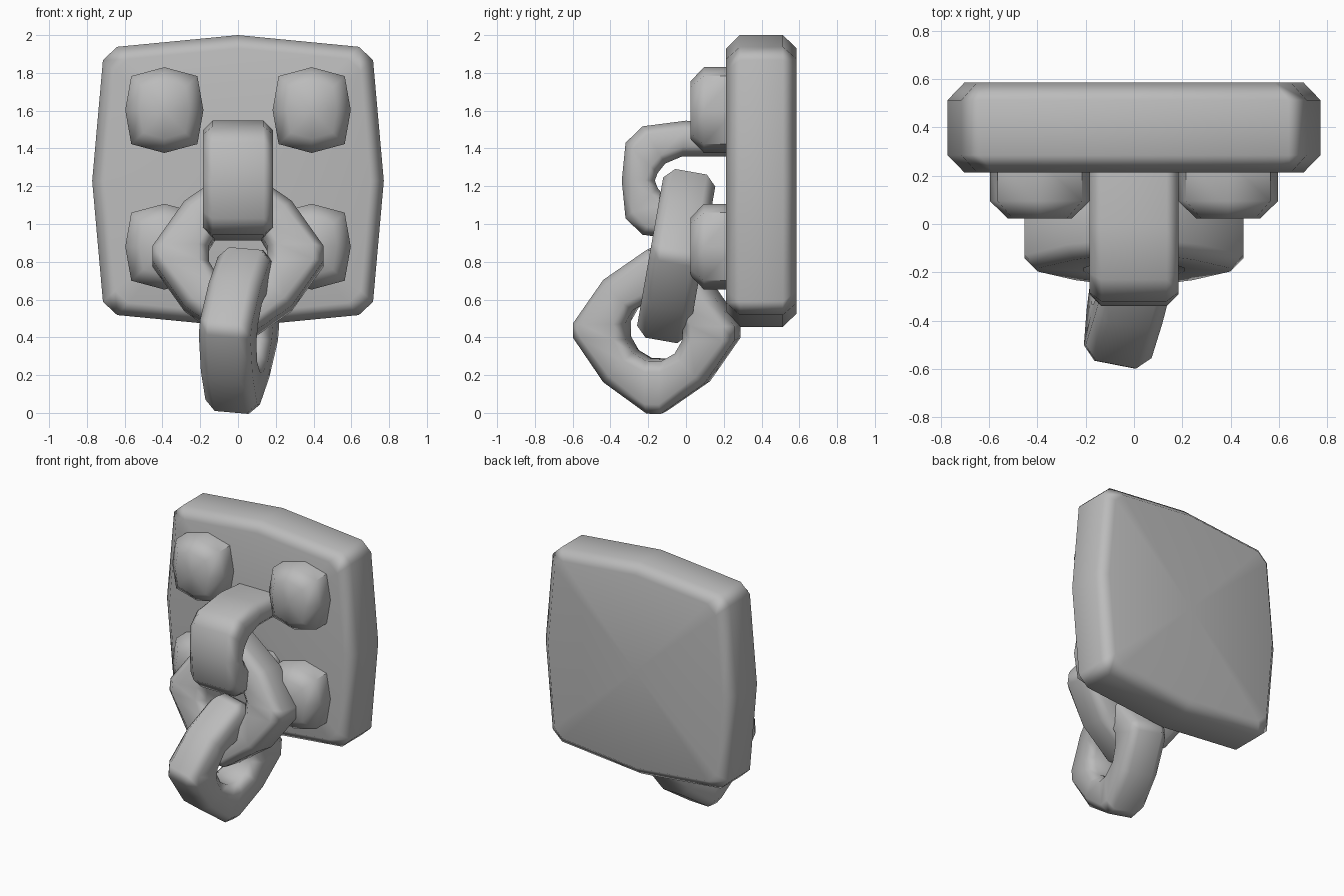
import bpy, bmesh
from math import sin, cos, radians
from mathutils import Vector, Matrix

cube = bpy.data.objects.get("Cube")
if cube:
    bpy.data.objects.remove(cube)

metal = bpy.data.materials.new("grey metal")
metal.use_nodes = True
metal.diffuse_color = (0.5, 0.5, 0.5, 1)
metal.node_tree.nodes["Principled BSDF"].inputs["Base Color"].default_value = (0.5, 0.5, 0.5, 1)


def loft(name, rings, loop=False, matrix=Matrix()):
    """Skin a row of equal rings; open rows get fan caps."""
    bm = bmesh.new()
    rows = [[bm.verts.new(p) for p in ring] for ring in rings]
    n = len(rows[0])
    pairs = list(zip(rows, rows[1:])) + ([(rows[-1], rows[0])] if loop else [])
    for a, b in pairs:
        for i in range(n):
            j = (i + 1) % n
            bm.faces.new((a[i], a[j], b[j], b[i]))
    if not loop:
        for row in (rows[0], rows[-1]):
            mid = bm.verts.new(sum((v.co for v in row), Vector()) / n)
            for i in range(n):
                bm.faces.new((row[i], row[(i + 1) % n], mid))
    bmesh.ops.recalc_face_normals(bm, faces=bm.faces)
    bm.transform(matrix)
    mesh = bpy.data.meshes.new(name)
    bm.to_mesh(mesh)
    bm.free()
    mesh.materials.append(metal)
    obj = bpy.data.objects.new(name, mesh)
    bpy.context.collection.objects.link(obj)
    bpy.ops.object.select_all(action='DESELECT')
    obj.select_set(True)
    bpy.context.view_layer.objects.active = obj
    bpy.ops.object.shade_smooth_by_angle(angle=radians(50))
    mod = obj.modifiers.new("face normals", 'WEIGHTED_NORMAL')
    mod.keep_sharp = True
    return obj


def mirrored_outline(quarter):
    """Complete an outline from its first-quadrant points."""
    half = quarter + [(-x, z) for x, z in quarter[-2::-1]]
    return half + [(x, -z) for x, z in half[-2:0:-1]]


def pillow(name, quarter, x, z, depths):
    """Bulging block; depths holds (y, inset) pairs."""
    outline = mirrored_outline(quarter)
    wide, tall = quarter[0][0], quarter[-1][1]
    rings = [[(x + u * (1 - d / wide), y, z + v * (1 - d / tall)) for u, v in outline]
             for y, d in depths]
    return loft(name, rings)


def section(outer, inner, half_width, bevel):
    """Chamfered box section between an outer and an inner (y, z) point."""
    o, i = Vector(outer), Vector(inner)
    step = (i - o).normalized() * bevel
    w, c = half_width, half_width - bevel
    pts = [(c, o), (w, o + step), (w, i - step), (c, i)]
    pts += [(-x, p) for x, p in reversed(pts)]
    return [(x, p.x, p.y) for x, p in pts]


def link(name, size, matrix):
    """Chain link: diamond outside, round hole, lying in the YZ plane."""
    rings = []
    for quarter in range(4):
        for angle, radius in ((-5, size), (5, size), (45, size * 0.88)):
            a = radians(angle + 90 * quarter)
            # Widen the paired tip points in the hole so it stays round
            b = radians(angle * (3 if abs(angle) == 5 else 1) + 90 * quarter)
            rings.append(section((radius * cos(a), radius * sin(a)),
                                 (0.16 * cos(b), 0.16 * sin(b)), 0.14, 0.055))
    return loft(name, rings, True, matrix)


# Back plate
pillow("back_plate", [(0.772, 0), (0.715, 0.64), (0.64, 0.71), (0, 0.772)], 0, 1.228,
       [(0.213, 0.07), (0.285, 0), (0.513, 0), (0.586, 0.07)])

# Four studs
for row, z in (("upper", 1.603), ("lower", 0.88)):
    for side, x in (("left", 0.39), ("right", -0.39)):
        pillow(f"{row}_{side}_stud", [(0.207, 0), (0.175, 0.18), (0, 0.227)], x, z,
               [(0.023, 0.075), (0.095, 0), (0.26, 0)])

# Staple looping out of the plate
outer = [(0.3, 0.29), (0, 0.317), (-0.23, 0.287), (-0.32, 0.2), (-0.34, 0)]
inner = [(0.3, 0.128), (-0.02, 0.128), (-0.11, 0.09), (-0.15, 0.04), (-0.165, 0)]
outer += [(y, -z) for y, z in outer[-2::-1]]
inner += [(y, -z) for y, z in inner[-2::-1]]
loft("staple", [section(o, i, 0.185, 0.05) for o, i in zip(outer, inner)],
     matrix=Matrix.Translation((0, 0, 1.23)))

# Two hanging links
turn = lambda angle, axis: Matrix.Rotation(radians(angle), 4, axis)
link("upper_link", 0.455, Matrix.Translation((0, -0.052, 0.83)) @ turn(-10, 'X') @ turn(90, 'Z'))
link("lower_link", 0.437, Matrix.Translation((0.005, -0.155, 0.436)) @ turn(5, 'Y') @ turn(-11, 'Z'))
